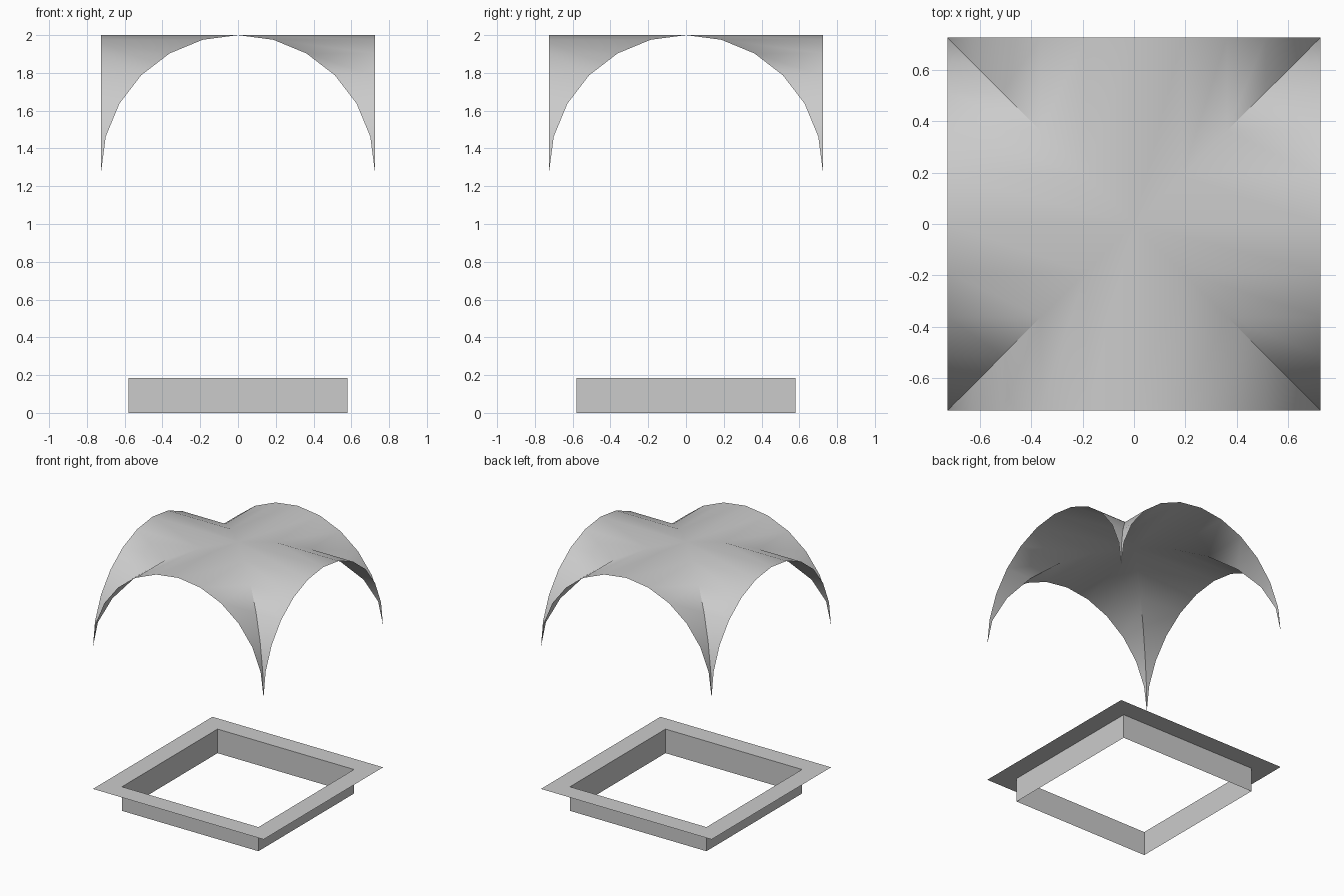
import bpy, bmesh
from math import sin, cos, radians

if "Cube" in bpy.data.objects:
    bpy.data.objects.remove(bpy.data.objects["Cube"])

R = 0.725          # arch radius = half width of the vault
SPRING = 2.0 - R   # height where the arches start
INNER = 0.58       # half width of the base opening
BASE_H = 0.185     # height of the base wall
STEPS = 6          # arch segments from crown to corner


def make_object(name, bm):
    bmesh.ops.remove_doubles(bm, verts=bm.verts[:], dist=0.0005)
    mesh = bpy.data.meshes.new(name)
    bm.to_mesh(mesh)
    bm.free()
    obj = bpy.data.objects.new(name, mesh)
    bpy.context.collection.objects.link(obj)
    return obj


def turn(x, y, q):
    # quarter turns about z
    for _ in range(q):
        x, y = -y, x
    return x, y


def add_face(bm, pts):
    unique = []
    for p in pts:
        if p not in unique:
            unique.append(p)
    bm.faces.new([bm.verts.new(p) for p in unique])


def square_band(name, lower, upper):
    # open four-sided band between two squares given as (half width, z)
    bm = bmesh.new()
    for q in range(4):
        pts = []
        for sx, (h, z) in ((-1, lower), (1, lower), (1, upper), (-1, upper)):
            pts.append((*turn(sx * h, -h, q), z))
        add_face(bm, pts)
    return make_object(name, bm)


# Groin vault: four barrel-vault sectors meeting along the diagonals
bm = bmesh.new()
arch = []
for i in range(-STEPS, STEPS + 1):
    a = radians(90 * i / STEPS)
    arch.append((R * sin(a), SPRING + R * cos(a)))
for q in range(4):
    for (x0, z0), (x1, z1) in zip(arch, arch[1:]):
        add_face(bm, [(*turn(x0, abs(x0), q), z0), (*turn(x1, abs(x1), q), z1),
                      (*turn(x1, R, q), z1), (*turn(x0, R, q), z0)])
vault = make_object("vault_canopy", bm)
bpy.context.view_layer.objects.active = vault
vault.select_set(True)
bpy.ops.object.shade_smooth_by_angle(angle=radians(40))

# Base: upright wall and the flat flange around its top
square_band("base_wall", (INNER, 0.0), (INNER, BASE_H))
square_band("base_flange", (R, BASE_H), (INNER, BASE_H))
